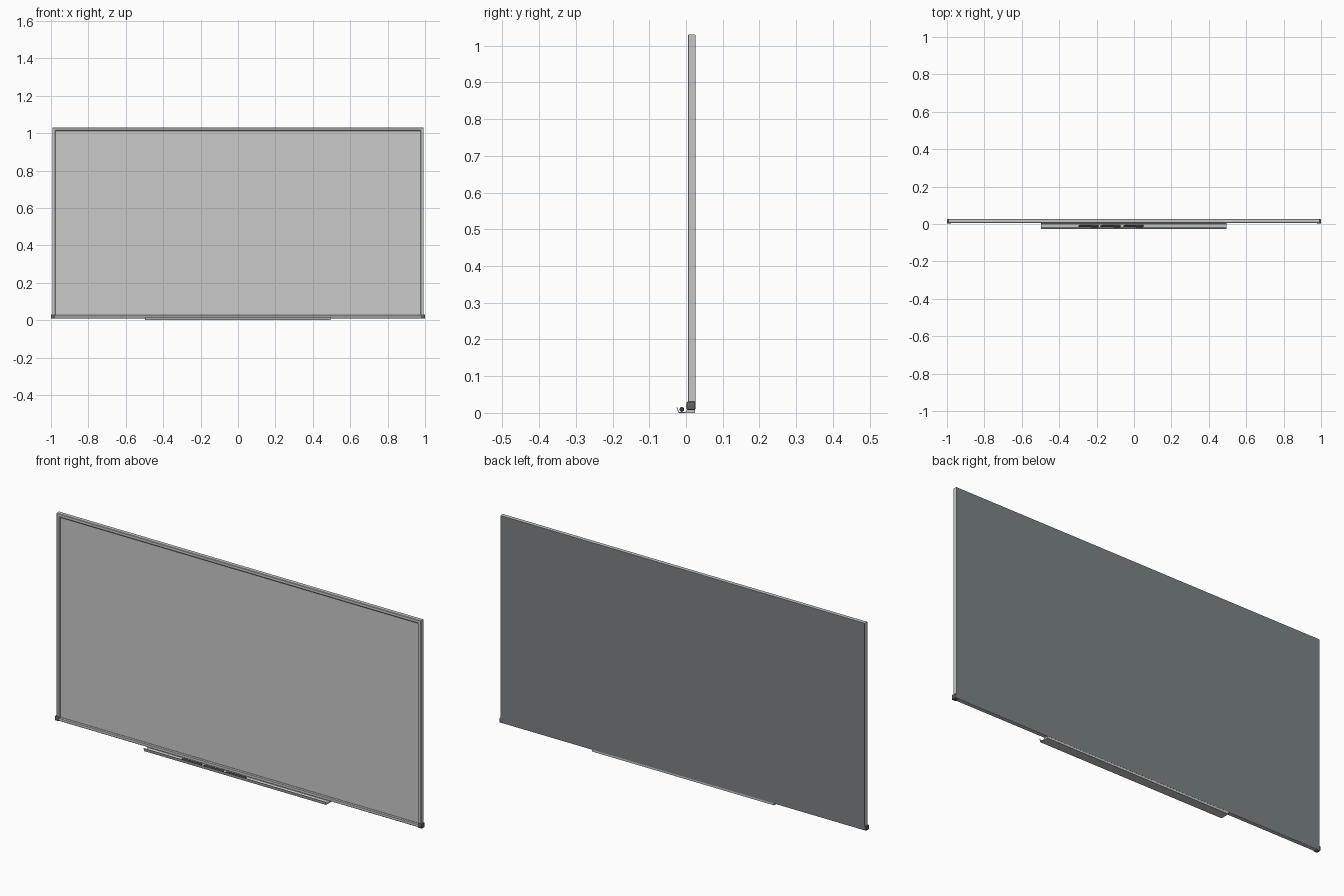
import bpy, bmesh, math
from mathutils import Vector

if "Cube" in bpy.data.objects:
    bpy.data.objects.remove(bpy.data.objects["Cube"])


def material(name, r, g, b):
    m = bpy.data.materials.new(name)
    m.diffuse_color = (r, g, b, 1)
    m.use_nodes = True
    m.node_tree.nodes["Principled BSDF"].inputs["Base Color"].default_value = m.diffuse_color
    return m


SURFACE = material("board_grey_white", 0.58, 0.59, 0.58)
METAL = material("aluminium", 0.56, 0.57, 0.57)
BACK = material("back_blue_grey", 0.20, 0.225, 0.235)
PLASTIC = material("dark_grey_plastic", 0.12, 0.12, 0.125)
INK = material("marker_dark", 0.06, 0.06, 0.065)


def finish(name, bm, mat, smooth=False):
    bmesh.ops.recalc_face_normals(bm, faces=bm.faces)
    me = bpy.data.meshes.new(name)
    bm.to_mesh(me)
    bm.free()
    me.materials.append(mat)
    ob = bpy.data.objects.new(name, me)
    bpy.context.collection.objects.link(ob)
    if smooth:
        bpy.ops.object.select_all(action='DESELECT')
        bpy.context.view_layer.objects.active = ob
        ob.select_set(True)
        bpy.ops.object.shade_smooth_by_angle(angle=math.radians(35))
    return ob


def box(name, lo, hi, mat, bevel=0.0):
    bm = bmesh.new()
    bmesh.ops.create_cube(bm, size=1)
    lo, hi = Vector(lo), Vector(hi)
    for v in bm.verts:
        v.co = (lo + hi) / 2 + v.co * (hi - lo)
    if bevel:
        bmesh.ops.bevel(bm, geom=bm.edges[:], offset=bevel, segments=2,
                        profile=0.5, affect='EDGES')
    return finish(name, bm, mat, bevel > 0)


def loft(name, rings, mat, closed=False, smooth=False):
    """Join rings of equal point count; cap the ends unless closed."""
    bm = bmesh.new()
    loops = [[bm.verts.new(p) for p in ring] for ring in rings]
    n = len(loops[0])
    for i in range(len(loops) - (0 if closed else 1)):
        a, b = loops[i], loops[(i + 1) % len(loops)]
        for j in range(n):
            k = (j + 1) % n
            bm.faces.new((a[j], a[k], b[k], b[j]))
    if not closed:
        bm.faces.new(loops[0])
        bm.faces.new(loops[-1])
    return finish(name, bm, mat, smooth)


HALF_W, Z0, Z1 = 0.993, 0.009, 1.03

# Writing surface and back sheet
box("writing_surface", (-0.98, 0.011, 0.022), (0.98, 0.022, 1.017), SURFACE)
box("back_sheet", (-HALF_W + 0.001, 0.021, Z0 + 0.001),
    (HALF_W - 0.001, 0.0255, Z1 - 0.001), BACK)

# Mitred frame: (inset, y) profile swept around the rectangle
frame_profile = [(0, 0.025), (0, 0.007), (0.002, 0.005), (0.014, 0.005),
                 (0.018, 0.008), (0.018, 0.023), (0.004, 0.025)]
corners = [(-1, 0), (1, 0), (1, 1), (-1, 1)]
rings = [[(sx * (HALF_W - d), y, Z1 - d if top else Z0 + d)
          for d, y in frame_profile] for sx, top in corners]
loft("frame", rings, METAL, closed=True)

# Bottom corner caps
for side, sx in (("left", -1), ("right", 1)):
    xs = sorted((sx * 0.978, sx * 1.0))
    box("corner_cap_" + side, (xs[0], 0.002, 0.008), (xs[1], 0.0255, 0.031),
        PLASTIC, 0.003)

# Pen tray: thin folded section with a raised front lip
tray_profile = [(0.025, 0.0), (-0.021, 0.0), (-0.0255, 0.016), (-0.0243, 0.0165),
                (-0.0195, 0.003), (-0.001, 0.003), (0.003, 0.009), (0.025, 0.009)]
loft("pen_tray", [[(x, y, z) for y, z in tray_profile] for x in (-0.497, 0.495)], METAL)

# Markers lying in the tray: stepped barrel with cap and end plug
marker_profile = [(0, 0.0035), (0.003, 0.0045), (0.007, 0.0045), (0.0071, 0.0058),
                  (0.068, 0.0058), (0.0681, 0.0064), (0.104, 0.0064), (0.107, 0.0048)]
SIDES = 16
for i, x0 in enumerate((-0.298, -0.178, -0.057)):
    rings = [[(x0 + dx, -0.0115 + r * math.cos(2 * math.pi * k / SIDES),
               0.0094 + r * math.sin(2 * math.pi * k / SIDES)) for k in range(SIDES)]
             for dx, r in marker_profile]
    loft("marker_%d" % (i + 1), rings, INK, smooth=True)
